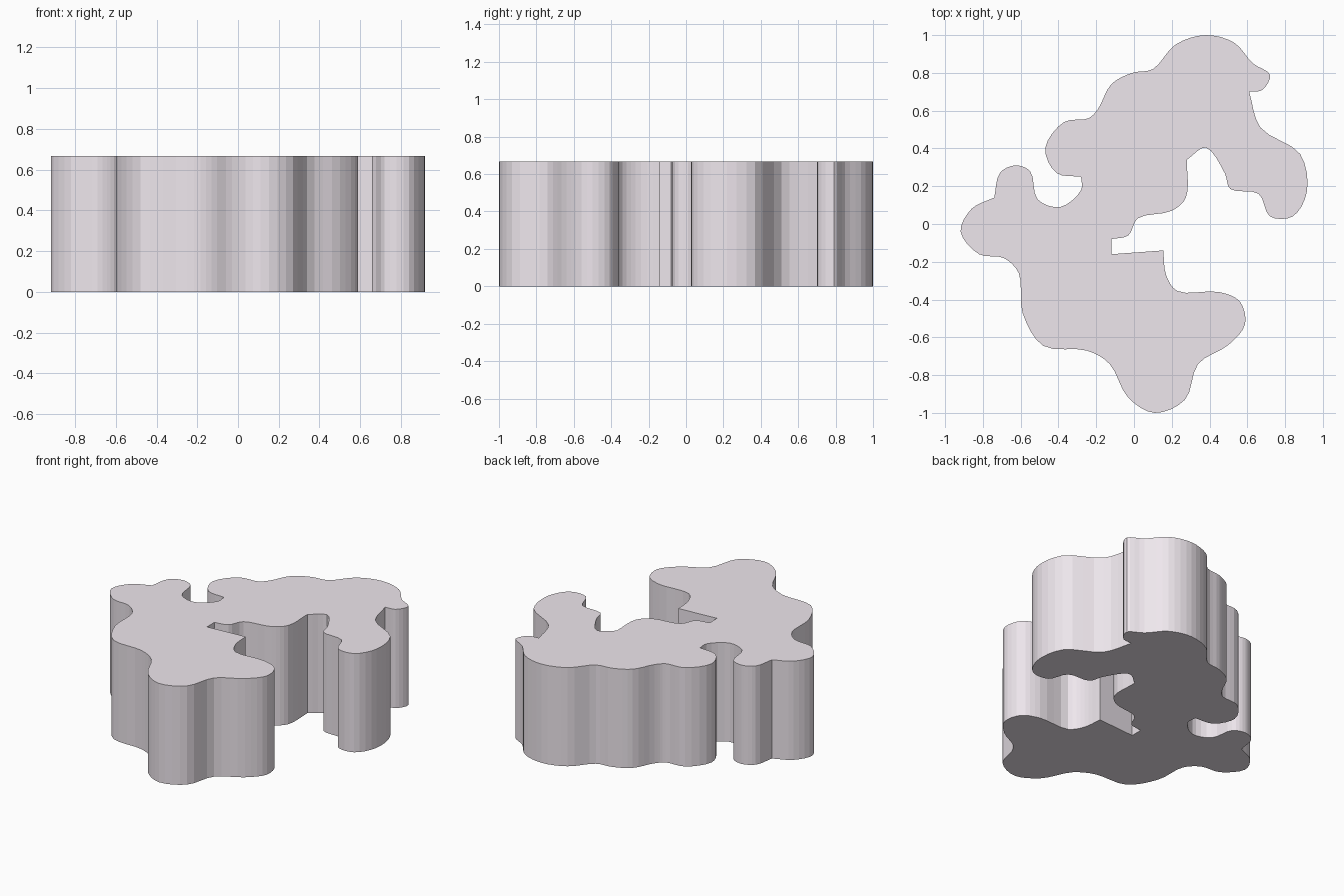
import bpy, bmesh
from mathutils import Vector

if "Cube" in bpy.data.objects:
    bpy.data.objects.remove(bpy.data.objects["Cube"])

HEIGHT = 0.667
STEPS = 4

# Outline as smooth runs; a hard corner sits where one run meets the next
runs = [
    # upper lobe, from the small right bump over the top to the left arm
    [(.61, .70), (.68, .71), (.72, .79), (.63, .85), (.53, .96), (.38, 1), (.22, .95),
     (.10, .82), (-.01, .80), (-.12, .74), (-.19, .61), (-.24, .56), (-.37, .54),
     (-.47, .40), (-.41, .27)],
    # left bay and upright knob
    [(-.28, .25), (-.28, .18), (-.39, .09), (-.51, .13), (-.55, .28), (-.63, .31), (-.71, .27)],
    # left lobe, lower body and foot
    [(-.74, .14), (-.86, .08), (-.918, -.04), (-.82, -.16), (-.69, -.18), (-.61, -.26),
     (-.59, -.47), (-.48, -.645), (-.25, -.67), (-.13, -.74), (-.03, -.92), (.11, -1),
     (.27, -.93), (.34, -.74), (.50, -.64), (.588, -.53), (.56, -.41), (.45, -.36),
     (.23, -.355), (.17, -.27)],
    # square slot
    [(.155, -.14)],
    [(-.12, -.16)],
    [(-.12, -.08), (-.03, -.06), (.02, .03), (.20, .07), (.275, .14)],
    # inner bay and right arm
    [(.28, .34), (.38, .405), (.48, .27), (.51, .185), (.66, .16), (.72, .04), (.84, .04),
     (.915, .17), (.88, .37), (.67, .51)],
]


def smooth_run(points, steps):
    """Centripetal Catmull-Rom through the points, leaving out the last one."""
    p = [Vector(q) for q in points]
    if len(p) == 2:
        return p[:1]
    p = [p[0] * 2 - p[1]] + p + [p[-1] * 2 - p[-2]]
    out = []
    for a, b, c, d in zip(p, p[1:], p[2:], p[3:]):
        t1 = (b - a).length ** .5
        t2 = t1 + (c - b).length ** .5
        t3 = t2 + (d - c).length ** .5
        for i in range(steps):
            t = t1 + (t2 - t1) * i / steps
            e = a.lerp(b, t / t1)
            f = b.lerp(c, (t - t1) / (t2 - t1))
            g = c.lerp(d, (t - t2) / (t3 - t2))
            out.append(e.lerp(f, t / t2).lerp(f.lerp(g, (t - t1) / (t3 - t1)), (t - t1) / (t2 - t1)))
    return out


outline = []
for i, run in enumerate(runs):
    outline += smooth_run(run + [runs[(i + 1) % len(runs)][0]], STEPS)

# Solid slab: outline face pushed straight up
bm = bmesh.new()
base = bm.faces.new([bm.verts.new((v.x, v.y, 0)) for v in outline])
top = bmesh.ops.extrude_face_region(bm, geom=[base], use_keep_orig=True)["geom"]
bmesh.ops.translate(bm, verts=[g for g in top if isinstance(g, bmesh.types.BMVert)],
                    vec=(0, 0, HEIGHT))
bmesh.ops.recalc_face_normals(bm, faces=bm.faces)
mesh = bpy.data.meshes.new("irregular_slab")
bm.to_mesh(mesh)
bm.free()
slab = bpy.data.objects.new("irregular_slab", mesh)
bpy.context.collection.objects.link(slab)

# Pale pinkish grey
pale = bpy.data.materials.new("pale_mauve")
pale.diffuse_color = (0.86, 0.80, 0.85, 1)
pale.use_nodes = True
pale.node_tree.nodes["Principled BSDF"].inputs["Base Color"].default_value = pale.diffuse_color
mesh.materials.append(pale)
